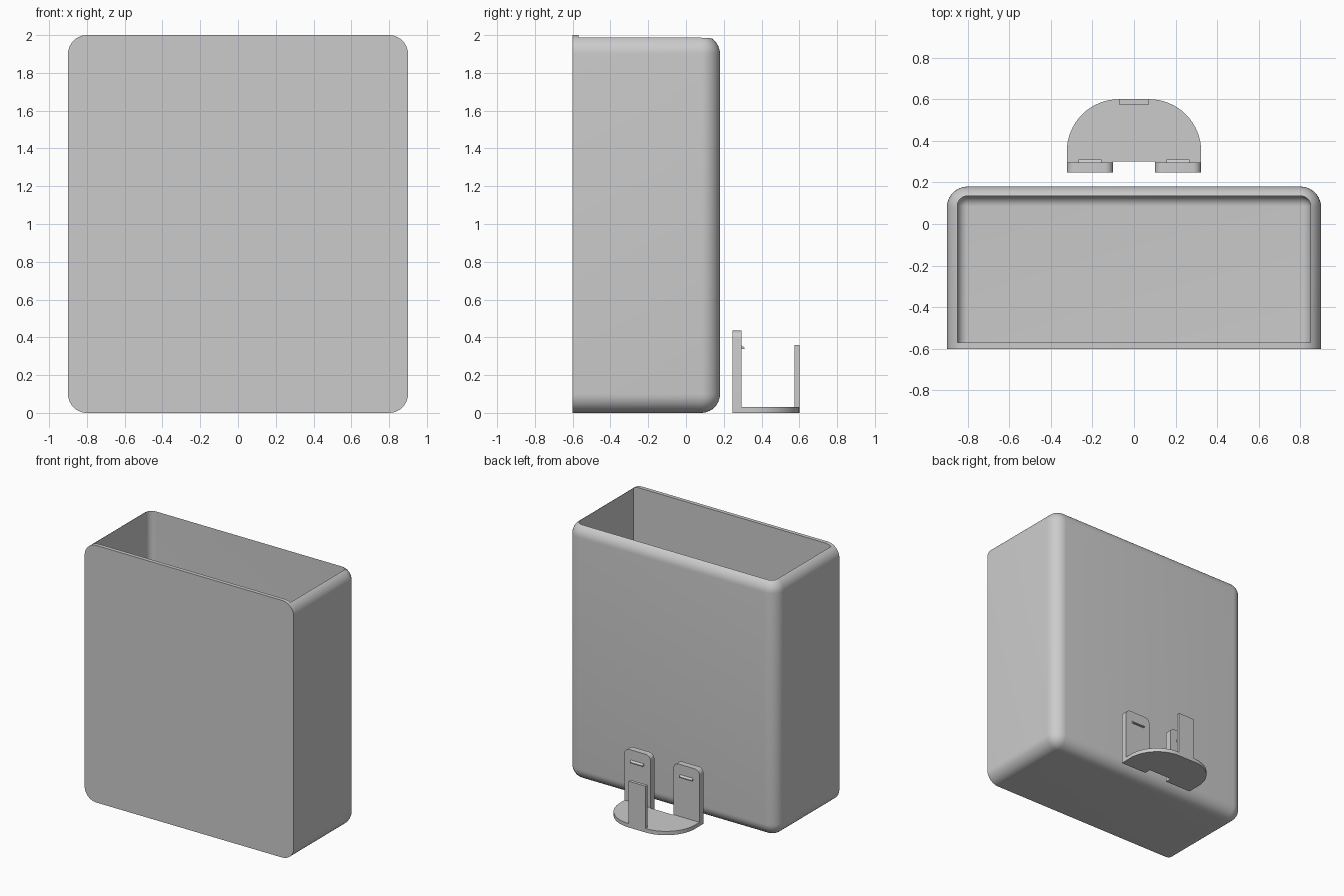
import bpy, bmesh, math

if "Cube" in bpy.data.objects:
    bpy.data.objects.remove(bpy.data.objects["Cube"])

grey = bpy.data.materials.new("plain grey")
grey.diffuse_color = (0.6, 0.6, 0.6, 1)
grey.use_nodes = True
grey.node_tree.nodes["Principled BSDF"].inputs["Base Color"].default_value = grey.diffuse_color


def finish(name, bm, smooth=True):
    bmesh.ops.recalc_face_normals(bm, faces=bm.faces)
    me = bpy.data.meshes.new(name)
    bm.to_mesh(me)
    bm.free()
    ob = bpy.data.objects.new(name, me)
    bpy.context.collection.objects.link(ob)
    me.materials.append(grey)
    if smooth:
        bpy.ops.object.select_all(action='DESELECT')
        ob.select_set(True)
        bpy.context.view_layer.objects.active = ob
        bpy.ops.object.shade_smooth_by_angle(angle=math.radians(30))
    return ob


def rounded_box(name, lo, hi, radius, keep):
    """Box whose edges are rounded wherever keep(midpoint, direction) is true."""
    bm = bmesh.new()
    bmesh.ops.create_cube(bm, size=1)
    for v in bm.verts:
        v.co = [lo[i] + (v.co[i] + 0.5) * (hi[i] - lo[i]) for i in range(3)]
    edges = [e for e in bm.edges
             if keep((e.verts[0].co + e.verts[1].co) / 2, e.verts[1].co - e.verts[0].co)]
    if edges:
        bmesh.ops.bevel(bm, geom=edges, offset=radius, segments=10,
                        profile=0.5, affect='EDGES', clamp_overlap=True)
    return finish(name, bm)


def extrude(name, points, vec):
    """Solid from a closed 3D outline swept along vec."""
    bm = bmesh.new()
    face = bm.faces.new([bm.verts.new(p) for p in points])
    new = bmesh.ops.extrude_face_region(bm, geom=[face])["geom"]
    bmesh.ops.translate(bm, vec=vec, verts=[g for g in new if isinstance(g, bmesh.types.BMVert)])
    return finish(name, bm)


def arc(cx, cy, r, a0, a1, n):
    return [(cx + r * math.cos(math.radians(a0 + (a1 - a0) * i / n)),
             cy + r * math.sin(math.radians(a0 + (a1 - a0) * i / n))) for i in range(n + 1)]


# Bin shell: everything rounded except the rim of the flat front
bin_body = rounded_box("bin_body", (-0.9, -0.6, 0), (0.9, 0.18, 2), 0.1,
                       lambda m, d: m.y > -0.59)

# Hollow inside, open at the top
cavity = rounded_box("cavity_cutter", (-0.85, -0.57, 0.05), (0.85, 0.135, 2.3), 0.05,
                     lambda m, d: m.z < 2.2 and m.y > -0.56)
cavity.hide_render = True
cut = bin_body.modifiers.new("hollow", 'BOOLEAN')
cut.operation = 'DIFFERENCE'
cut.solver = 'EXACT'
cut.object = cavity
bpy.context.view_layer.update()
hollow = bpy.data.meshes.new_from_object(
    bin_body.evaluated_get(bpy.context.evaluated_depsgraph_get()))
bin_body.modifiers.clear()
bin_body.data = hollow
bpy.data.objects.remove(cavity)
bpy.ops.object.select_all(action='DESELECT')
bin_body.select_set(True)
bpy.context.view_layer.objects.active = bin_body
bpy.ops.object.shade_smooth_by_angle(angle=math.radians(30))

# Bracket base: half-round plate with a notch between the uprights
outline = ([(-0.1, 0.3), (-0.1, 0.25), (-0.323, 0.25)]
           + arc(-0.073, 0.35, 0.25, 180, 90, 16)
           + arc(0.073, 0.35, 0.25, 90, 0, 16)
           + [(0.323, 0.25), (0.1, 0.25), (0.1, 0.3)])
extrude("bracket_base", [(x, y, 0) for x, y in outline], (0, 0, 0.03))

# Uprights with rounded top corners, each with a small catch ridge
for side, name in ((-1, "left"), (1, "right")):
    a, b = sorted((side * 0.1, side * 0.323))
    front = [(a, 0), (b, 0)] + arc(b - 0.04, 0.395, 0.04, 0, 90, 6) \
        + arc(a + 0.04, 0.395, 0.04, 90, 180, 6)
    extrude(name + "_upright", [(x, 0.247, z) for x, z in front], (0, 0.048, 0))
    ridge = [(0.29, 0.36), (0.31, 0.346), (0.31, 0.338), (0.29, 0.338)]
    extrude(name + "_catch", [(side * 0.212 - 0.055, y, z) for y, z in ridge], (0.11, 0, 0))

# Rear tab
rounded_box("rear_tab", (-0.073, 0.575, 0), (0.073, 0.6, 0.36), 0, lambda m, d: False)
